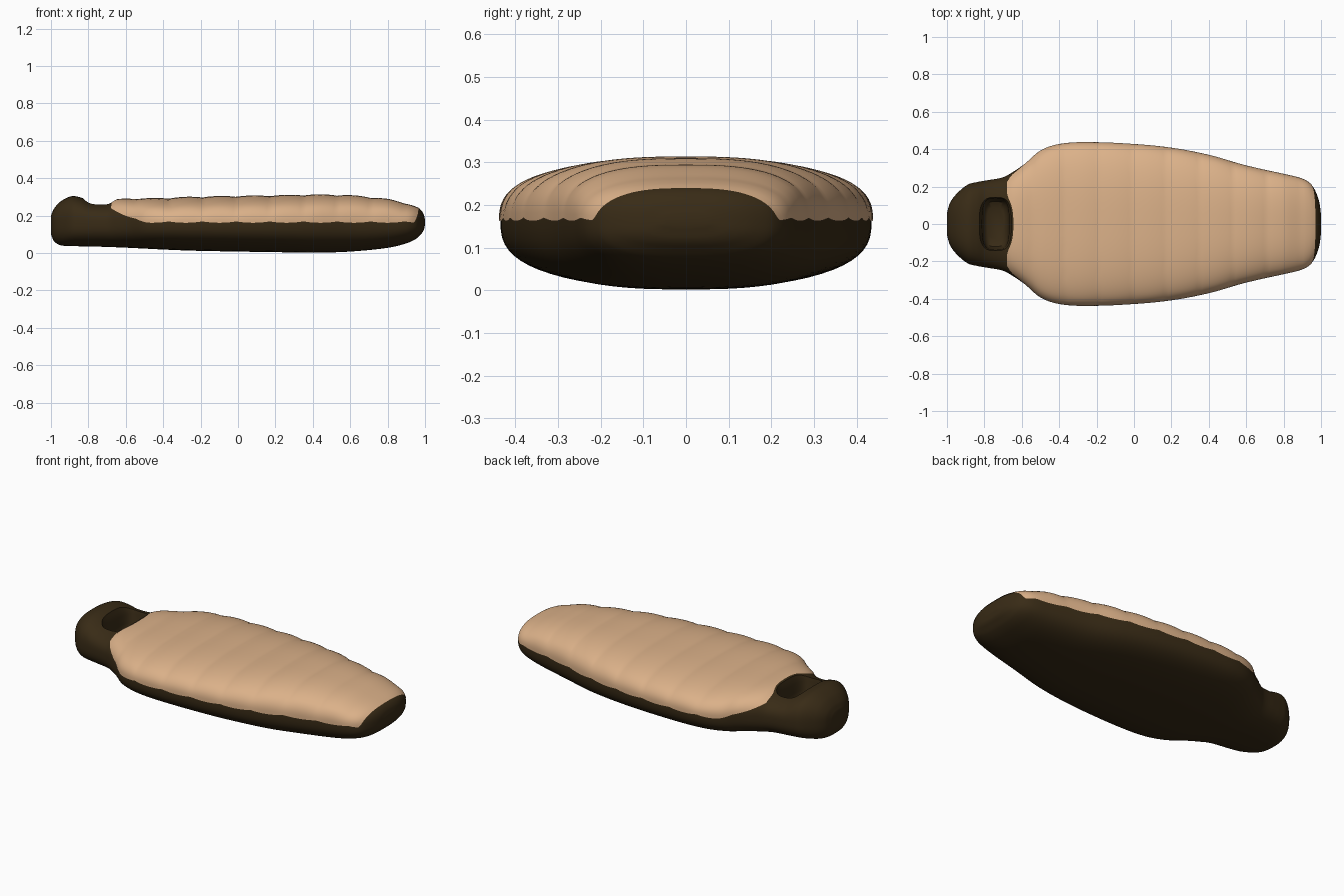
import bpy, bmesh, math

if "Cube" in bpy.data.objects:
    bpy.data.objects.remove(bpy.data.objects["Cube"])

# stations along the bag: x, half width, bottom z, top z
STATIONS = [
    (-1.0, .06, .10, .20), (-.985, .11, .065, .235), (-.95, .16, .042, .275),
    (-.89, .21, .038, .304), (-.84, .224, .036, .297), (-.79, .233, .035, .276),
    (-.70, .25, .033, .27), (-.65, .277, .031, .285), (-.58, .325, .028, .286),
    (-.50, .39, .024, .284), (-.40, .425, .019, .286), (-.25, .435, .013, .292),
    (0, .425, .008, .297), (.2, .405, .005, .300), (.4, .367, .002, .304),
    (.6, .31, .008, .300), (.8, .265, .028, .280), (.9, .24, .052, .259),
    (.95, .208, .075, .245), (.975, .165, .098, .233), (.992, .11, .12, .21), (1.0, .05, .15, .18)]
MID, POWER = .16, 2.7


def spline(rows, steps=5):
    out = []
    for i in range(len(rows) - 1):
        a, b, c, d = (rows[max(0, min(len(rows) - 1, i + k))] for k in (-1, 0, 1, 2))
        for s in range(steps):
            u = s / steps
            row = [b[0] + (c[0] - b[0]) * u]
            for k in (1, 2, 3):
                m0 = (c[k] - a[k]) / (c[0] - a[0]) * (c[0] - b[0])
                m1 = (d[k] - b[k]) / (d[0] - b[0]) * (c[0] - b[0])
                row.append((2*u**3 - 3*u*u + 1) * b[k] + (u**3 - 2*u*u + u) * m0
                           + (3*u*u - 2*u**3) * c[k] + (u**3 - u*u) * m1)
            out.append(row)
    return out + [list(rows[-1])]


SECTIONS = spline(STATIONS)


def section(x):
    for p, q in zip(SECTIONS, SECTIONS[1:]):
        if x <= q[0]:
            u = (x - p[0]) / (q[0] - p[0])
            return [a + (b - a) * u for a, b in zip(p, q)]
    return SECTIONS[-1]


def outline(row, a, grow=0):
    x, w, zb, zt = row
    c, s = math.cos(a), math.sin(a)
    h = (zt - MID if s > 0 else MID - zb) + grow
    return (x, math.copysign(abs(c) ** (2 / POWER), c) * (w + grow),
            MID + math.copysign(abs(s) ** (2 / POWER), s) * h)


def material(name, rgb):
    m = bpy.data.materials.new(name)
    m.diffuse_color = (*rgb, 1)
    m.use_nodes = True
    m.node_tree.nodes["Principled BSDF"].inputs["Base Color"].default_value = m.diffuse_color
    return m


def loft(name, rings, mat, closed):
    bm = bmesh.new()
    vs = [[bm.verts.new(p) for p in ring] for ring in rings]
    n = len(vs[0])
    for r0, r1 in zip(vs, vs[1:]):
        for j in range(n if closed else n - 1):
            k = (j + 1) % n
            bm.faces.new((r0[j], r0[k], r1[k], r1[j]))
    if closed:
        bm.faces.new(vs[0])
        bm.faces.new(vs[-1])
    bmesh.ops.recalc_face_normals(bm, faces=bm.faces)
    if not closed and sum(f.normal.z for f in bm.faces) < 0:
        bmesh.ops.reverse_faces(bm, faces=bm.faces)
    me = bpy.data.meshes.new(name)
    bm.to_mesh(me)
    bm.free()
    ob = bpy.data.objects.new(name, me)
    bpy.context.collection.objects.link(ob)
    if mat:
        me.materials.append(mat)
    return ob


def smooth(ob):
    bpy.ops.object.select_all(action='DESELECT')
    ob.select_set(True)
    bpy.context.view_layer.objects.active = ob
    bpy.ops.object.shade_smooth_by_angle(angle=math.radians(45))


dark = material("dark_fabric", (.04, .024, .008))
tan = material("tan_fabric", (.71, .44, .25))

# dark shell with hood and toe end
N = 64
shell = loft("shell_and_hood", [[outline(r, 2 * math.pi * (j + .5) / N) for j in range(N)]
                                for r in SECTIONS], dark, True)

# face opening, cut as a rounded pocket
def pocket_ring(z, sx, sy):
    ring = []
    for j in range(40):
        a = 2 * math.pi * j / 40
        c, s = math.cos(a), math.sin(a)
        ring.append((-.74 + sx * math.copysign(abs(c) ** .6, c),
                     sy * math.copysign(abs(s) ** .6, s), z))
    return ring

cutter = loft("face_opening_cutter", [pocket_ring(*r) for r in
              ((.13, .045, .09), (.145, .062, .12), (.19, .07, .135),
               (.24, .072, .138), (.27, .08, .145), (.36, .11, .17))], dark, True)
cutter.hide_render = True
mod = shell.modifiers.new("face_opening", 'BOOLEAN')
mod.operation, mod.object, mod.solver = 'DIFFERENCE', cutter, 'EXACT'
bpy.context.view_layer.objects.active = shell
bpy.ops.object.modifier_apply(modifier=mod.name)
bpy.data.objects.remove(cutter)
smooth(shell)

# tan quilted cover with puffed baffles
ROWS, COLS, PITCH = 110, 44, .18
rings = []
for i in range(ROWS + 1):
    ring = []
    for j in range(COLS + 1):
        v = j / COLS
        c = math.sin(math.pi * v)
        x0, x1 = -.68 + .035 * c ** 6, .94 + .03 * c ** .5
        row = section(x0 + (x1 - x0) * i / ROWS)
        x = row[0]
        puff = abs(math.sin(math.pi * (x + .55) / PITCH)) ** .7
        t = max(0, min(1, (-.48 - x) / .2))
        low = .170 - .008 * puff + .075 * t ** 1.5
        a0 = math.asin(min(.95, max(.01, (low - MID) / (row[3] - MID))) ** (POWER / 2))
        edge = min(1, 6 * min(v, 1 - v))
        fade = min(1, 10 * min(i, ROWS - i) / ROWS)
        ring.append(outline(row, a0 + (math.pi - 2 * a0) * v,
                            .003 + .007 * puff * edge * fade))
    rings.append(ring)
smooth(loft("quilted_cover", rings, tan, False))
